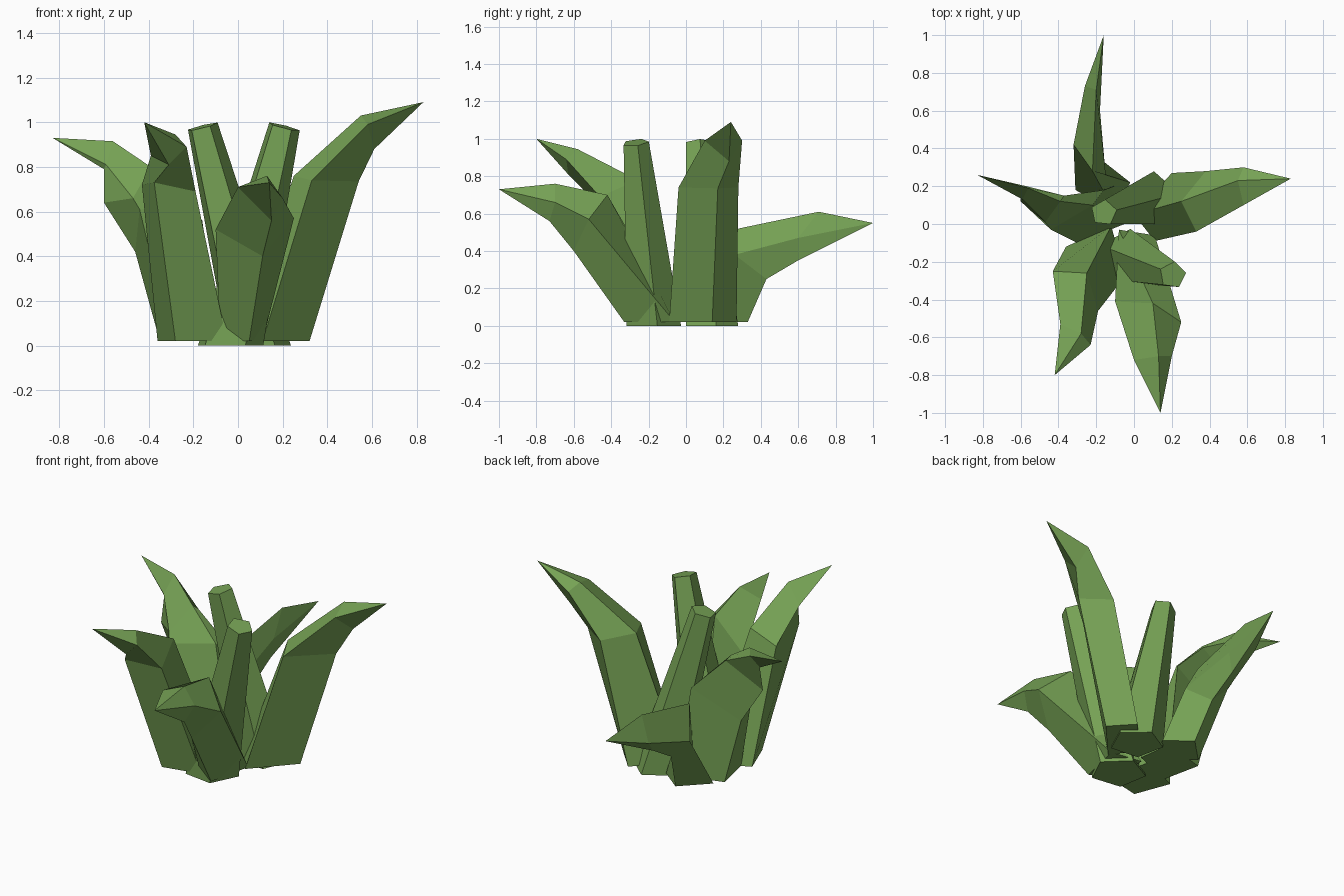
import bpy, bmesh, math

green = bpy.data.materials.new("leaf_green")
green.diffuse_color = (0.18, 0.36, 0.09, 1)


def loft(name, rings, tip=None):
    """Skin a list of equal-sized rings; close at a tip point or with a flat cap."""
    bm = bmesh.new()
    loops = [[bm.verts.new(p) for p in ring] for ring in rings]
    n = len(loops[0])
    for a, b in zip(loops, loops[1:]):
        for i in range(n):
            j = (i + 1) % n
            bm.faces.new((a[i], a[j], b[j], b[i]))
    bm.faces.new(loops[0][::-1])
    if tip:
        t = bm.verts.new(tip)
        for i in range(n):
            bm.faces.new((loops[-1][i], loops[-1][(i + 1) % n], t))
    else:
        bm.faces.new(loops[-1])
    bmesh.ops.recalc_face_normals(bm, faces=bm.faces[:])
    mesh = bpy.data.meshes.new(name)
    bm.to_mesh(mesh)
    bm.free()
    mesh.materials.append(green)
    bpy.context.collection.objects.link(bpy.data.objects.new(name, mesh))


def leaf(name, base, *sections, tip):
    """Four-sided leaf; each section is (ridge, left edge, keel, right edge)."""
    loft(name, [[(x, y, 0.02) for x, y in base], *sections], tip)


def stalk(name, bottom, r0, top, r1, turn, slant):
    """Tapered five-sided stalk with a slightly slanted cut top."""
    rings = []
    for (x, y, z), r, s in ((bottom, r0, 0), (top, r1, slant)):
        ring = []
        for i in range(5):
            a = math.radians(turn + 72 * i)
            dx, dy = r * math.cos(a), r * math.sin(a)
            ring.append((x + dx, y + dy, z + s * dx + abs(s) * 0.4 * dy))
        rings.append(ring)
    loft(name, rings)


# Outer leaves
leaf("right_leaf",
     [(0.0, 0.05), (0.20, 0.27), (0.32, 0.14), (0.11, -0.09)],
     [(0.25, 0.12, 0.76), (0.38, 0.28, 0.74), (0.54, 0.17, 0.735), (0.33, -0.04, 0.74)],
     [(0.55, 0.23, 1.03), (0.58, 0.30, 0.99), (0.61, 0.23, 0.88), (0.58, 0.10, 0.99)],
     tip=(0.83, 0.24, 1.09))

leaf("back_leaf",
     [(-0.10, 0.06), (-0.31, 0.18), (-0.16, 0.33), (-0.02, 0.22)],
     [(-0.22, 0.28, 0.52), (-0.32, 0.42, 0.37), (-0.20, 0.43, 0.25), (-0.15, 0.26, 0.38)],
     [(-0.20, 0.71, 0.61), (-0.26, 0.73, 0.46), (-0.20, 0.60, 0.35), (-0.18, 0.60, 0.47)],
     tip=(-0.16, 1.0, 0.55))

leaf("left_leaf",
     [(-0.05, 0.0), (-0.30, -0.10), (-0.35, 0.13), (-0.08, 0.21)],
     [(-0.22, 0.10, 0.62), (-0.44, -0.03, 0.61), (-0.46, 0.13, 0.42), (-0.16, 0.18, 0.56)],
     [(-0.39, 0.12, 0.80), (-0.47, 0.01, 0.66), (-0.60, 0.12, 0.64), (-0.37, 0.15, 0.77)],
     [(-0.56, 0.19, 0.915), (-0.59, 0.13, 0.81), (-0.60, 0.15, 0.79), (-0.57, 0.20, 0.87)],
     tip=(-0.83, 0.26, 0.93))

leaf("front_left_leaf",
     [(-0.12, -0.01), (-0.36, -0.12), (-0.28, -0.33), (-0.05, -0.28)],
     [(-0.25, -0.26, 0.78), (-0.43, -0.25, 0.72), (-0.375, -0.55, 0.73), (-0.19, -0.46, 0.69)],
     [(-0.28, -0.58, 0.945), (-0.39, -0.53, 0.85), (-0.31, -0.63, 0.81), (-0.23, -0.64, 0.89)],
     tip=(-0.42, -0.80, 1.0))

leaf("front_leaf",
     [(-0.08, -0.03), (-0.08, -0.25), (0.05, -0.33), (0.11, -0.06)],
     [(0.10, -0.42, 0.70), (-0.10, -0.41, 0.52), (0.11, -0.60, 0.40), (0.25, -0.52, 0.57)],
     [(0.13, -0.70, 0.76), (0.0, -0.72, 0.71), (0.15, -0.73, 0.56), (0.20, -0.70, 0.66)],
     tip=(0.14, -1.0, 0.73))

# Cut inner stalks
stalk("left_stalk", (0.09, 0.13, 0), 0.15, (-0.16, 0.06, 0.98), 0.07, 12, 0.25)
stalk("right_stalk", (-0.04, -0.18, 0), 0.155, (0.205, -0.27, 0.98), 0.072, 10, -0.25)
